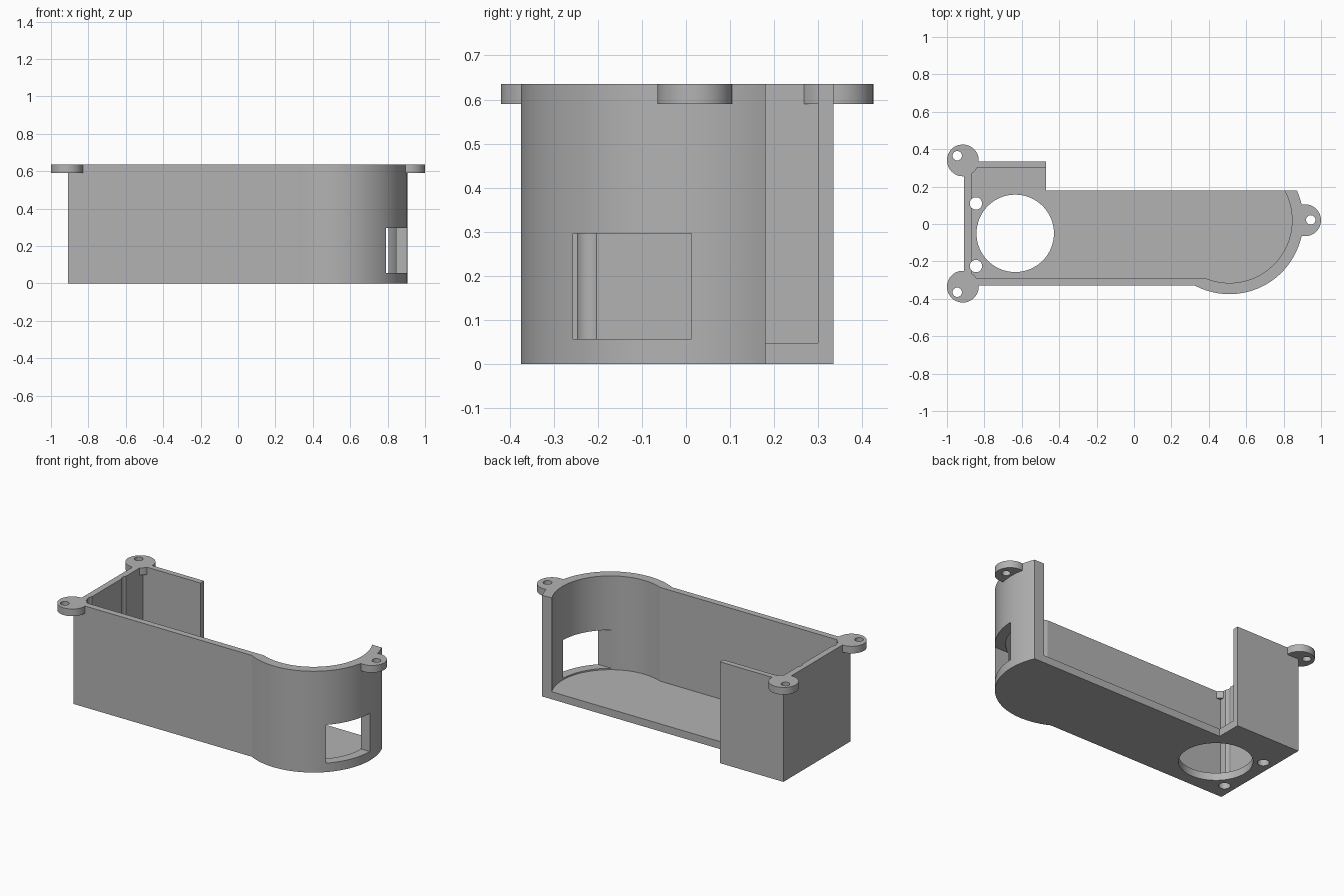
import bpy
import bmesh
from math import asin, cos, pi, sin, radians

if "Cube" in bpy.data.objects:
    bpy.data.objects.remove(bpy.data.objects["Cube"], do_unlink=True)

HEIGHT, FLOOR, TAB_BASE = 0.635, 0.047, 0.59
BACK = 0.18                       # rear edge of the long open side
ROUND_X, ROUND_Y = 0.51, 0.02     # centre of the rounded end

grey = bpy.data.materials.new("plain grey")
grey.use_nodes = True
grey.diffuse_color = (0.45, 0.45, 0.45, 1)
grey.node_tree.nodes["Principled BSDF"].inputs["Base Color"].default_value = grey.diffuse_color


def prism(name, points, z0, z1):
    """Extrude a counter-clockwise outline from z0 to z1."""
    bm = bmesh.new()
    face = bm.faces.new([bm.verts.new((x, y, z0)) for x, y in points])
    top = bmesh.ops.extrude_face_region(bm, geom=[face])["geom"]
    verts = [v for v in top if isinstance(v, bmesh.types.BMVert)]
    bmesh.ops.translate(bm, verts=verts, vec=(0, 0, z1 - z0))
    bmesh.ops.recalc_face_normals(bm, faces=bm.faces)
    mesh = bpy.data.meshes.new(name)
    bm.to_mesh(mesh)
    bm.free()
    mesh.materials.append(grey)
    obj = bpy.data.objects.new(name, mesh)
    bpy.context.collection.objects.link(obj)
    return obj


def circle(x, y, r, n=48):
    return [(x + r * cos(2 * pi * i / n), y + r * sin(2 * pi * i / n)) for i in range(n)]


def round_end(r, front, n=48):
    """Arc of the rounded end, from the front wall round to the open back."""
    a = -pi - asin((front - ROUND_Y) / r)
    b = asin((BACK - ROUND_Y) / r)
    return [(ROUND_X + r * cos(a + (b - a) * i / n),
             ROUND_Y + r * sin(a + (b - a) * i / n)) for i in range(n + 1)]


def combine(target, other, operation):
    mod = target.modifiers.new(operation.lower(), "BOOLEAN")
    mod.object, mod.operation, mod.solver = other, operation, "EXACT"
    bpy.context.view_layer.objects.active = target
    bpy.ops.object.modifier_apply(modifier=mod.name)
    bpy.data.objects.remove(other, do_unlink=True)


# Outer body with a rounded end and a wider box section
outline = ([(-0.91, -0.33)] + round_end(0.395, -0.33)
           + [(-0.47, BACK), (-0.47, 0.335), (-0.91, 0.335)])
housing = prism("housing", outline, 0, HEIGHT)

# Tab at the rounded end
combine(housing, prism("end_tab", circle(0.915, 0.02, 0.085), TAB_BASE, HEIGHT), "UNION")

# Hollow interior, open at the top and along the back
inner_arc = round_end(0.335, -0.29)
cavity = [(-0.87, -0.29)] + inner_arc + [(inner_arc[-1][0], 0.30), (-0.87, 0.30)]
combine(housing, prism("cavity", cavity, FLOOR, 1), "DIFFERENCE")

# Corner tabs
for y in (-0.335, 0.34):
    combine(housing, prism("corner_tab", circle(-0.915, y, 0.085), TAB_BASE, HEIGHT), "UNION")

# Screw holes in the tabs
for x, y in ((-0.945, -0.365), (-0.945, 0.365), (0.945, 0.022)):
    combine(housing, prism("screw_hole", circle(x, y, 0.025, 24), 0.5, 1), "DIFFERENCE")

# Large floor opening
combine(housing, prism("floor_opening", circle(-0.635, -0.05, 0.207, 64), -0.1, 0.2), "DIFFERENCE")

# Small floor holes that groove the end wall
for y in (-0.225, 0.11):
    combine(housing, prism("groove", circle(-0.845, y, 0.033, 32), -0.1, 1), "DIFFERENCE")

# Window through the rounded wall
window = [(0.6, -0.257), (1.1, -0.257), (1.1, 0.013), (0.6, 0.013)]
combine(housing, prism("window", window, 0.056, 0.296), "DIFFERENCE")

# Smooth curved walls, crisp edges
bpy.ops.object.select_all(action="DESELECT")
housing.select_set(True)
bpy.context.view_layer.objects.active = housing
bpy.ops.object.shade_smooth_by_angle(angle=radians(20))
